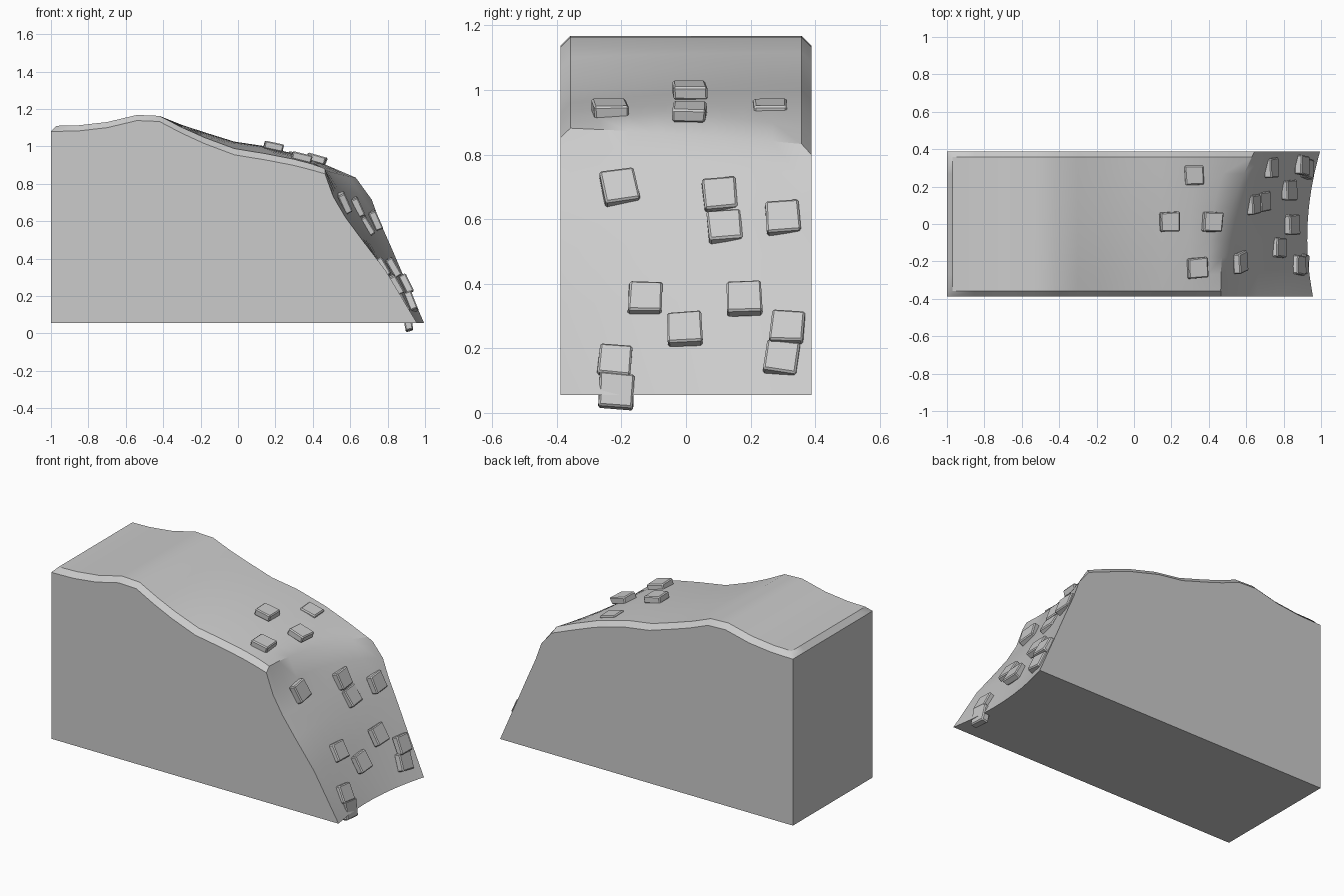
import bpy, bmesh, random
from math import radians
from mathutils import Matrix, Vector

if "Cube" in bpy.data.objects:
    bpy.data.objects.remove(bpy.data.objects["Cube"])

random.seed(4)
W, BEV, BASE = 0.388, 0.03, 0.055
CREST = 11  # index of the profile point where the bevelled rim ends

# Top-surface profiles (x, z) from the back of the plateau down the slope
FRONT = [(-.97, 1.11), (-.85, 1.113), (-.7, 1.13), (-.54, 1.168), (-.42, 1.163), (-.3, 1.1), (-.18, 1.045),
         (-.02, .985), (.15, .957), (.3, .928), (.4, .902), (.465, .883), (.51, .73), (.575, .62),
         (.66, .505), (.79, .335), (.957, BASE)]
MID = [(-.97, 1.11), (-.85, 1.113), (-.7, 1.13), (-.54, 1.168), (-.42, 1.163), (-.3, 1.112), (-.18, 1.07),
       (-.02, 1.018), (.15, .99), (.3, .955), (.41, .92), (.5, .862), (.565, .765), (.635, .63),
       (.7, .52), (.785, .345), (.928, BASE)]
BACK = [(-.97, 1.11), (-.85, 1.113), (-.7, 1.13), (-.54, 1.168), (-.42, 1.163), (-.3, 1.115), (-.18, 1.075),
        (-.02, 1.025), (.15, 1.0), (.35, .945), (.52, .88), (.645, .83), (.715, .715), (.755, .605),
        (.815, .47), (.875, .33), (.995, BASE)]


def section(y):
    """Quadratic blend of the three profiles at depth y."""
    t = y / W
    f, m, b = t * (t - 1) / 2, 1 - t * t, t * (t + 1) / 2
    return [(p[0] * f + q[0] * m + r[0] * b, p[1] * f + q[1] * m + r[1] * b)
            for p, q, r in zip(FRONT, MID, BACK)]


def make_object(name, bm, angle):
    bmesh.ops.recalc_face_normals(bm, faces=bm.faces)
    me = bpy.data.meshes.new(name)
    bm.to_mesh(me)
    bm.free()
    ob = bpy.data.objects.new(name, me)
    bpy.context.collection.objects.link(ob)
    bpy.ops.object.select_all(action='DESELECT')
    ob.select_set(True)
    bpy.context.view_layer.objects.active = ob
    bpy.ops.object.shade_smooth_by_angle(angle=radians(angle))
    return ob


# Hill body: lofted top with a chamfered rim, flat sides and base
bm = bmesh.new()
inner = W - BEV
ys = [-W] + [-inner + 2 * inner * i / 8 for i in range(9)] + [W]
grid = []
for y in ys:
    rim = abs(y) == W
    pts = section(y)
    row = [bm.verts.new((-1, y, pts[0][1] - BEV))]
    for i, (x, z) in enumerate(pts):
        row.append(bm.verts.new((x, y, z - BEV if rim and i <= CREST else z)))
    grid.append(row)
for a, b in zip(grid, grid[1:]):
    for i in range(len(a) - 1):
        bm.faces.new((a[i], a[i + 1], b[i + 1], b[i]))
low_f, low_b = bm.verts.new((-1, -W, BASE)), bm.verts.new((-1, W, BASE))
bm.faces.new([low_f] + grid[0])
bm.faces.new([low_b] + grid[-1])
bm.faces.new([low_f] + [r[0] for r in grid] + [low_b])
bm.faces.new([low_f] + [r[-1] for r in grid] + [low_b])
make_object("hill_body", bm, 30)

# Embedded stones: x, y, z, tilt towards the slope, twist in the plane
STONES = [
    (.19, .01, 1.0, 12, 2), (.42, .01, .933, 16, -3), (.34, -.235, .942, 14, 4), (.32, .26, .942, 14, 2),
    (.57, -.205, .70, 66, 10), (.64, .105, .675, 66, 5), (.69, .12, .575, 58, 5), (.735, .30, .605, 66, 4),
    (.775, -.125, .355, 60, -2), (.83, .18, .355, 60, 2), (.845, -.005, .26, 60, 3),
    (.90, .315, .265, 64, -4), (.925, .295, .17, 68, -8), (.88, -.22, .16, 64, -5), (.908, -.215, .068, 80, -4)]

for n, (x, y, z, tilt, twist) in enumerate(STONES):
    bm = bmesh.new()
    bmesh.ops.create_cube(bm, size=1)
    for v in bm.verts:
        taper = random.uniform(.88, 1.0)
        v.co = Vector((v.co.x * .112 * taper, v.co.y * .112 * taper, v.co.z * .042))
    bmesh.ops.bevel(bm, geom=bm.edges[:], offset=.006, segments=1, affect='EDGES')
    bm.transform(Matrix.Translation((x, y, z)) @ Matrix.Rotation(radians(tilt), 4, 'Y')
                 @ Matrix.Rotation(radians(twist), 4, 'Z'))
    make_object(f"stone_{n + 1}", bm, 30)
